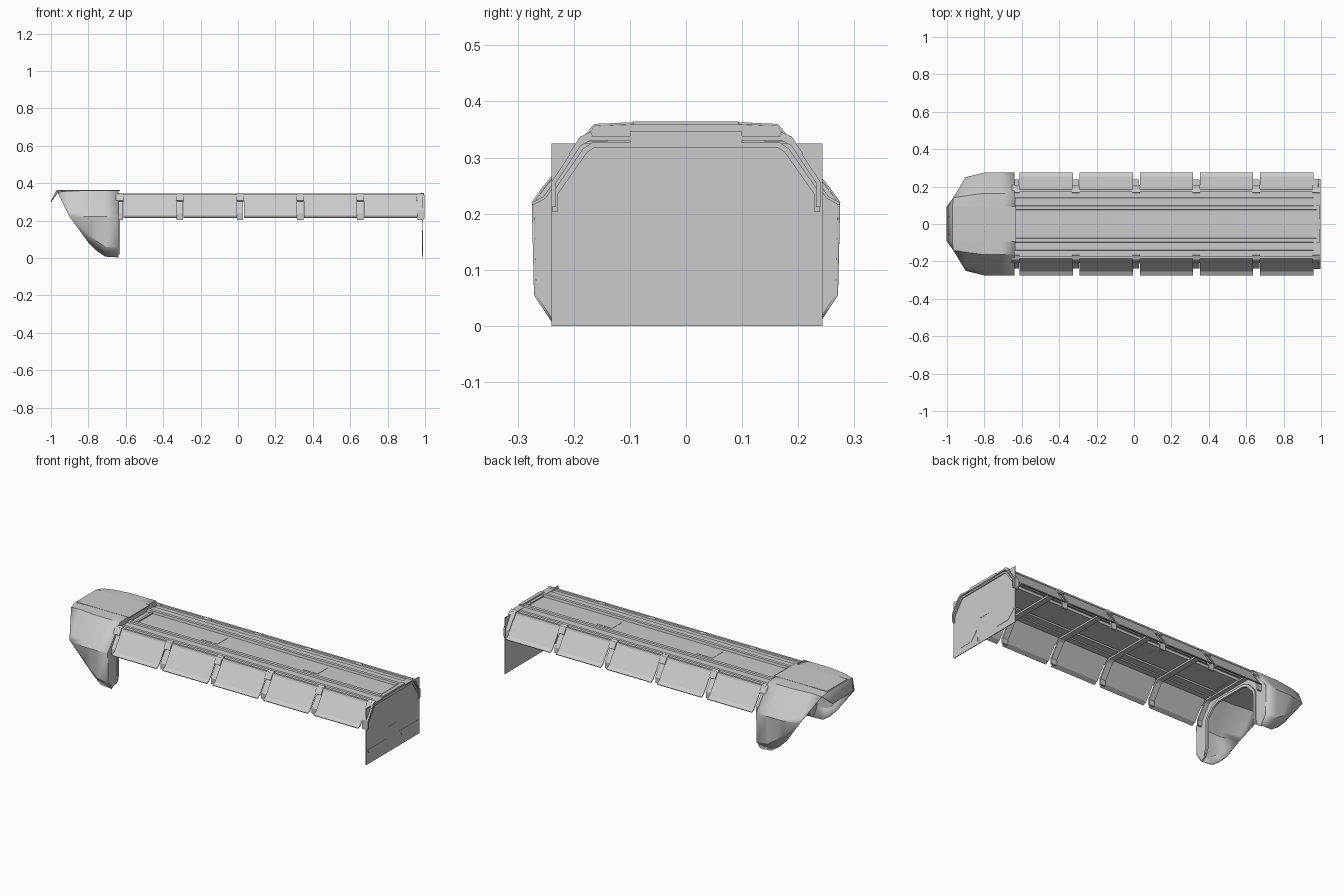
import bpy, bmesh

if "Cube" in bpy.data.objects:
    bpy.data.objects.remove(bpy.data.objects["Cube"])

grey = bpy.data.materials.new("light_grey")
grey.diffuse_color = (0.6, 0.6, 0.6, 1)
grey.use_nodes = True
grey.node_tree.nodes["Principled BSDF"].inputs["Base Color"].default_value = grey.diffuse_color


def finish(name, bm, thick=0.0, smooth=False):
    me = bpy.data.meshes.new(name)
    bm.to_mesh(me)
    bm.free()
    me.materials.append(grey)
    ob = bpy.data.objects.new(name, me)
    bpy.context.collection.objects.link(ob)
    if smooth:
        bpy.ops.object.select_all(action='DESELECT')
        ob.select_set(True)
        bpy.context.view_layer.objects.active = ob
        bpy.ops.object.shade_smooth_by_angle(angle=0.5)
    if thick:
        m = ob.modifiers.new("thickness", 'SOLIDIFY')
        m.thickness = thick
        m.offset = 0
    return ob


def loft(name, rows, thick=0.004, smooth=False):
    """Skin a grid of points, row by row."""
    bm = bmesh.new()
    g = [[bm.verts.new(p) for p in r] for r in rows]
    for a, b in zip(g, g[1:]):
        for j in range(len(a) - 1):
            bm.faces.new((a[j], b[j], b[j + 1], a[j + 1]))
    bmesh.ops.remove_doubles(bm, verts=bm.verts, dist=1e-4)
    return finish(name, bm, thick, smooth)


def full(half):
    """Mirror a half row (centre to +y side) into a whole row."""
    return [(x, -y, z) for x, y, z in half[:0:-1]] + half


def extrude_x(name, prof, x0, x1, thick=0.004, mirror=True):
    rows = []
    for x in (x0, x1):
        r = [(x, y, z) for y, z in prof]
        rows.append(full(r) if mirror else r)
    return loft(name, rows, thick)


def box(name, x0, x1, y0, y1, z0, z1):
    bm = bmesh.new()
    bmesh.ops.create_cube(bm, size=1)
    for v in bm.verts:
        v.co = ((x0 + x1) / 2 + v.co.x * (x1 - x0),
                (y0 + y1) / 2 + v.co.y * (y1 - y0),
                (z0 + z1) / 2 + v.co.z * (z1 - z0))
    return finish(name, bm)


# Nose shell: roof, slanted shoulders and two lobes reaching the ground
REAR = [(0, .361), (.092, .361), (.163, .358), (.255, .245), (.273, .22), (.269, .055), (.235, .004)]


def station(x, prof):
    return [(x, y, z) for y, z in prof]


def low(p5, p6):
    return REAR[:5] + [p5, p6]


corner = (-.965, .14, .35)
side = (-.90, .248, .22)
nose = [
    [(-1, 0, .30), (-1, .092, .30)] + [corner] * 5,
    [(-.97, 0, .359), (-.97, .092, .359)] + [corner] * 5,
    [(-.90, 0, .36), (-.90, .092, .36), (-.90, .15, .357), (-.90, .232, .245), side, side, side],
    station(-.80, low((.256, .13), (.225, .085))),
    station(-.755, low((.262, .09), (.228, .04))),
    station(-.71, low((.267, .06), (.232, .008))),
    station(-.64, REAR),
]
loft("nose_shell", [full(r) for r in nose], 0.004, True)
box("nose_roof_plate", -.965, -.63, -.094, .094, .358, .364)

# Rear frame of the nose: open-bottomed ring with a raised inner lip
INNER = [(0, .30), (.10, .30), (.14, .285), (.185, .235), (.195, .215), (.195, .06), (.205, .02)]
LIP = [(0, .285), (.095, .285), (.132, .27), (.172, .228), (.18, .21), (.18, .07), (.19, .035)]
loft("nose_rear_frame", [full(station(-.645, INNER)), full(station(-.645, REAR))], 0.01)
loft("nose_frame_lip", [full(station(-.638, LIP)), full(station(-.638, INNER))], 0.012)

# Roof of the long body with two raised ridges
ROOF = [(0, .329), (.075, .329), (.078, .342), (.094, .342), (.097, .334), (.138, .334),
        (.142, .329), (.172, .329), (.173, .338), (.183, .338), (.186, .328)]
extrude_x("body_roof", ROOF, -.635, .985)
for x in (-.60, .975):
    box("roof_end_bar", x - .006, x + .006, -.078, .078, .326, .338)
for x in (-.15, .49):
    box("roof_hatch", x - .05, x + .05, -.045, .045, .327, .3325)

# Five slanted panels on each side, each with a lower lip
PANEL = [(.178, .335), (.252, .229), (.274, .217)]
for i in range(5):
    x0 = -.612 + i * .3215
    for s in (-1, 1):
        prof = [(s * y, z) for y, z in PANEL]
        extrude_x("side_panel", prof if s > 0 else prof[::-1], x0, x0 + .285, 0.005, False)

# Cross ribs between the panels with feet that hang below the lip
RIB = [(0, .322), (.165, .322), (.18, .312), (.234, .235), (.234, .203)]
for i in range(6):
    x = -.632 + i * .3215
    extrude_x("cross_rib", RIB, x - .017, x + .017, 0.01)
    for s in (-1, 1):
        prof = [(s * .168, .342), (s * .186, .334), (s * .205, .305)]
        extrude_x("rib_cap", prof if s > 0 else prof[::-1], x - .02, x + .02, 0.008, False)

# End frame and end wall
extrude_x("end_frame", [(0, .334), (.172, .334), (.19, .324), (.236, .255), (.236, .212)], .96, .997, 0.008)
box("end_wall", .983, .987, -.24, .243, 0, .325)
box("end_roof_bar", .975, .995, -.10, .10, .325, .346)

# Thin details on the end wall: two tapered plates and a bent line
for s in (-1, 1):
    bm = bmesh.new()
    pts = [(.056, .083), (.235, .083), (.19, .035), (.10, .035)]
    bm.faces.new([bm.verts.new((.9875, s * y, z)) for y, z in pts])
    finish("end_wall_plate", bm, 0.002)
box("end_wall_seam", .986, .9885, -.034, -.031, .015, .145)
box("end_wall_seam_top", .986, .9885, -.034, .033, .142, .145)
box("end_wall_notch", .986, .9885, -.052, -.049, .014, .04)
